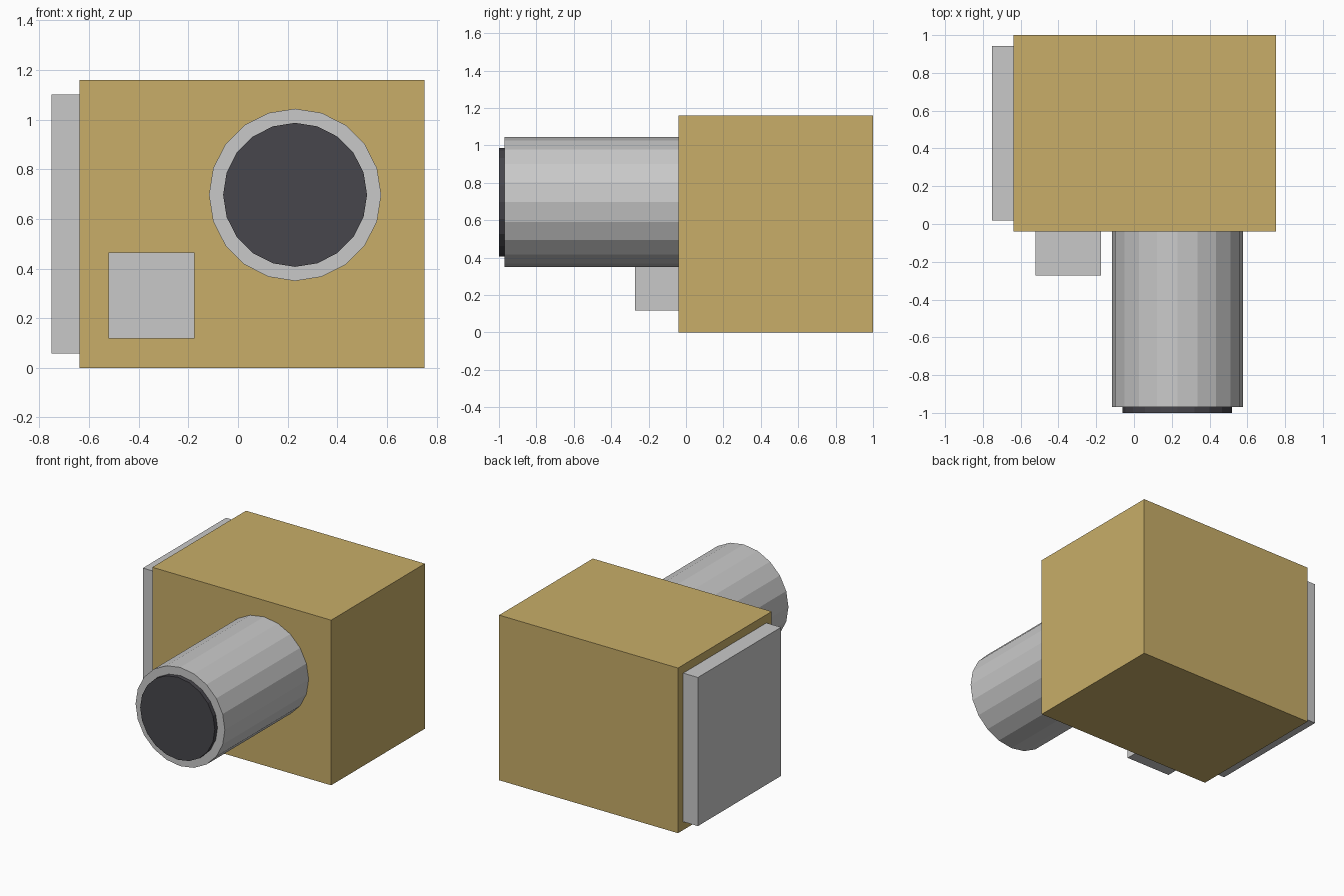
import bpy
from math import pi

cube = bpy.data.objects.get("Cube")
if cube:
    bpy.data.objects.remove(cube, do_unlink=True)


def material(name, color):
    mat = bpy.data.materials.new(name)
    mat.use_nodes = True
    mat.diffuse_color = (*color, 1)
    mat.node_tree.nodes["Principled BSDF"].inputs["Base Color"].default_value = (*color, 1)
    return mat


def finish(name, mat):
    obj = bpy.context.object
    obj.name = obj.data.name = name
    obj.data.materials.append(mat)
    return obj


def box(name, low, high, mat):
    """Box between two opposite corners."""
    centre = [(a + b) / 2 for a, b in zip(low, high)]
    bpy.ops.mesh.primitive_cube_add(size=1, location=centre)
    obj = finish(name, mat)
    obj.scale = [b - a for a, b in zip(low, high)]
    bpy.ops.object.transform_apply(location=False, rotation=False, scale=True)
    return obj


def barrel(name, radius, front, back, mat):
    """Faceted cylinder along y on the shared lens axis."""
    bpy.ops.mesh.primitive_cylinder_add(
        vertices=20, radius=radius, depth=back - front,
        location=(0.23, (front + back) / 2, 0.697), rotation=(pi / 2, 0, 0))
    return finish(name, mat)


gold = material("gold", (0.578, 0.423, 0.138))
grey = material("light grey", (0.584, 0.584, 0.584))
dark = material("dark glass", (0.063, 0.061, 0.072))

# Main housing
box("housing", (-0.638, -0.04, 0), (0.752, 1, 1.16), gold)
# Side cover and small front block
box("side_panel", (-0.752, 0.018, 0.058), (-0.638, 0.942, 1.102), grey)
box("front_block", (-0.522, -0.272, 0.118), (-0.175, -0.04, 0.465), grey)
# Tube with its end disc
barrel("lens_tube", 0.347, -0.97, -0.04, grey)
barrel("lens_glass", 0.29, -1, -0.97, dark)
